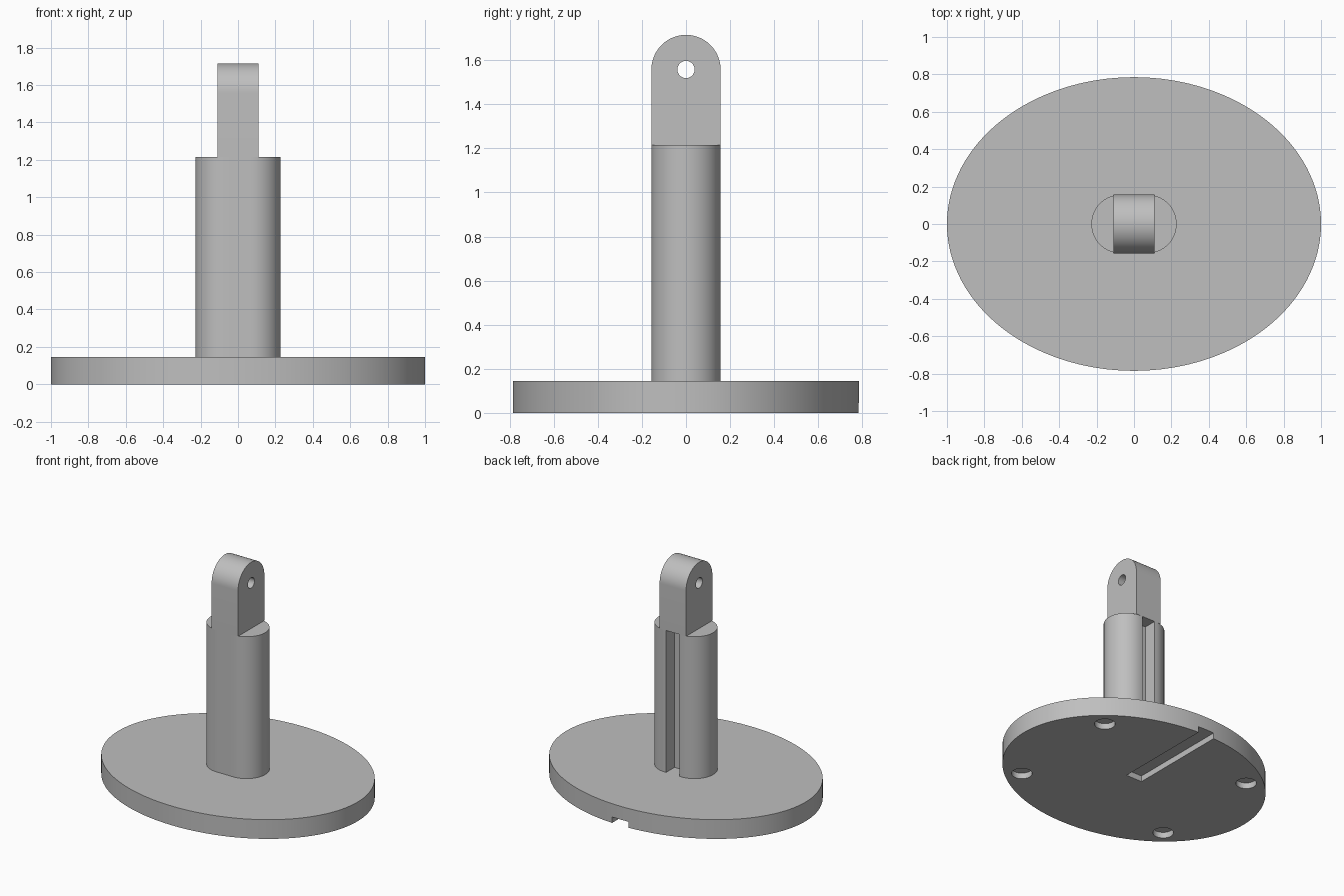
import bpy, bmesh
from math import sin, cos, pi, radians
from mathutils import Matrix

if "Cube" in bpy.data.objects:
    bpy.data.objects.remove(bpy.data.objects["Cube"], do_unlink=True)

grey = bpy.data.materials.new("light grey")
grey.use_nodes = True
colour = (0.52, 0.52, 0.52, 1)
grey.diffuse_color = colour
grey.node_tree.nodes["Principled BSDF"].inputs["Base Color"].default_value = colour


def arc(cx, cy, rx, ry, start, end, n):
    """Points along an elliptical arc, angles in degrees."""
    angles = [radians(start + (end - start) * i / n) for i in range(n + 1)]
    return [(cx + rx * cos(a), cy + ry * sin(a)) for a in angles]


def ring(cx, cy, rx, ry, n):
    return arc(cx, cy, rx, ry, 0, 360, n)[:-1]


def prism(name, outline, low, high, along_x=False):
    """Extrude an outline along z, or a (y, z) outline along x."""
    bm = bmesh.new()
    face = bm.faces.new([bm.verts.new((u, v, low)) for u, v in outline])
    new = bmesh.ops.extrude_face_region(bm, geom=[face])["geom"]
    bmesh.ops.translate(bm, vec=(0, 0, high - low),
                        verts=[v for v in new if isinstance(v, bmesh.types.BMVert)])
    if along_x:
        swap = Matrix(((0, 0, 1, 0), (1, 0, 0, 0), (0, 1, 0, 0), (0, 0, 0, 1)))
        bm.transform(swap)
    bmesh.ops.recalc_face_normals(bm, faces=bm.faces)
    mesh = bpy.data.meshes.new(name)
    bm.to_mesh(mesh)
    bm.free()
    mesh.materials.append(grey)
    obj = bpy.data.objects.new(name, mesh)
    bpy.context.collection.objects.link(obj)
    return obj


def activate(obj):
    bpy.ops.object.select_all(action="DESELECT")
    obj.select_set(True)
    bpy.context.view_layer.objects.active = obj


def cut(obj, cutter):
    """Subtract the cutter and delete it."""
    cutter.hide_render = True
    activate(obj)
    mod = obj.modifiers.new("cut", "BOOLEAN")
    mod.operation = "DIFFERENCE"
    mod.solver = "EXACT"
    mod.object = cutter
    bpy.ops.object.modifier_apply(modifier=mod.name)
    bpy.data.objects.remove(cutter, do_unlink=True)


def smooth(obj):
    activate(obj)
    bpy.ops.object.shade_smooth_by_angle(angle=radians(30))


BASE_TOP, COLUMN_TOP = 0.145, 1.215
RADIUS = 0.157
RECESS = 0.045

# Oval base with a cable channel and four foot recesses underneath
base = prism("base", ring(0, 0, 1, 0.785, 128), 0, BASE_TOP)
channel = [(-0.068, 0), (0.068, 0), (0.068, 0.9), (-0.068, 0.9)]
cut(base, prism("channel_cutter", channel, -0.1, RECESS))
for sx in (-1, 1):
    for sy in (-1, 1):
        hole = ring(sx * 0.643, sy * 0.45, 0.072, 0.072, 40)
        cut(base, prism("foot_cutter", hole, -0.1, RECESS))
smooth(base)

# Column: round-ended section with a groove down the back
HALF_FLAT, GROOVE, DEPTH = 0.071, 0.056, 0.1
section = arc(-HALF_FLAT, 0, RADIUS, RADIUS, 90, 270, 32)
section += arc(HALF_FLAT, 0, RADIUS, RADIUS, -90, 90, 32)
section += [(GROOVE, RADIUS), (GROOVE, RADIUS - DEPTH),
            (-GROOVE, RADIUS - DEPTH), (-GROOVE, RADIUS)]
column = prism("column", section, BASE_TOP, COLUMN_TOP)
smooth(column)

# Rounded lug with a cross pin hole
PIN_Z = 1.558
side = arc(0, PIN_Z, RADIUS, RADIUS, 0, 180, 40)
side += [(-RADIUS, COLUMN_TOP), (RADIUS, COLUMN_TOP)]
lug = prism("lug", side, -0.11, 0.11, along_x=True)
pin = ring(0, PIN_Z, 0.039, 0.039, 32)
cut(lug, prism("pin_cutter", pin, -0.3, 0.3, along_x=True))
smooth(lug)
